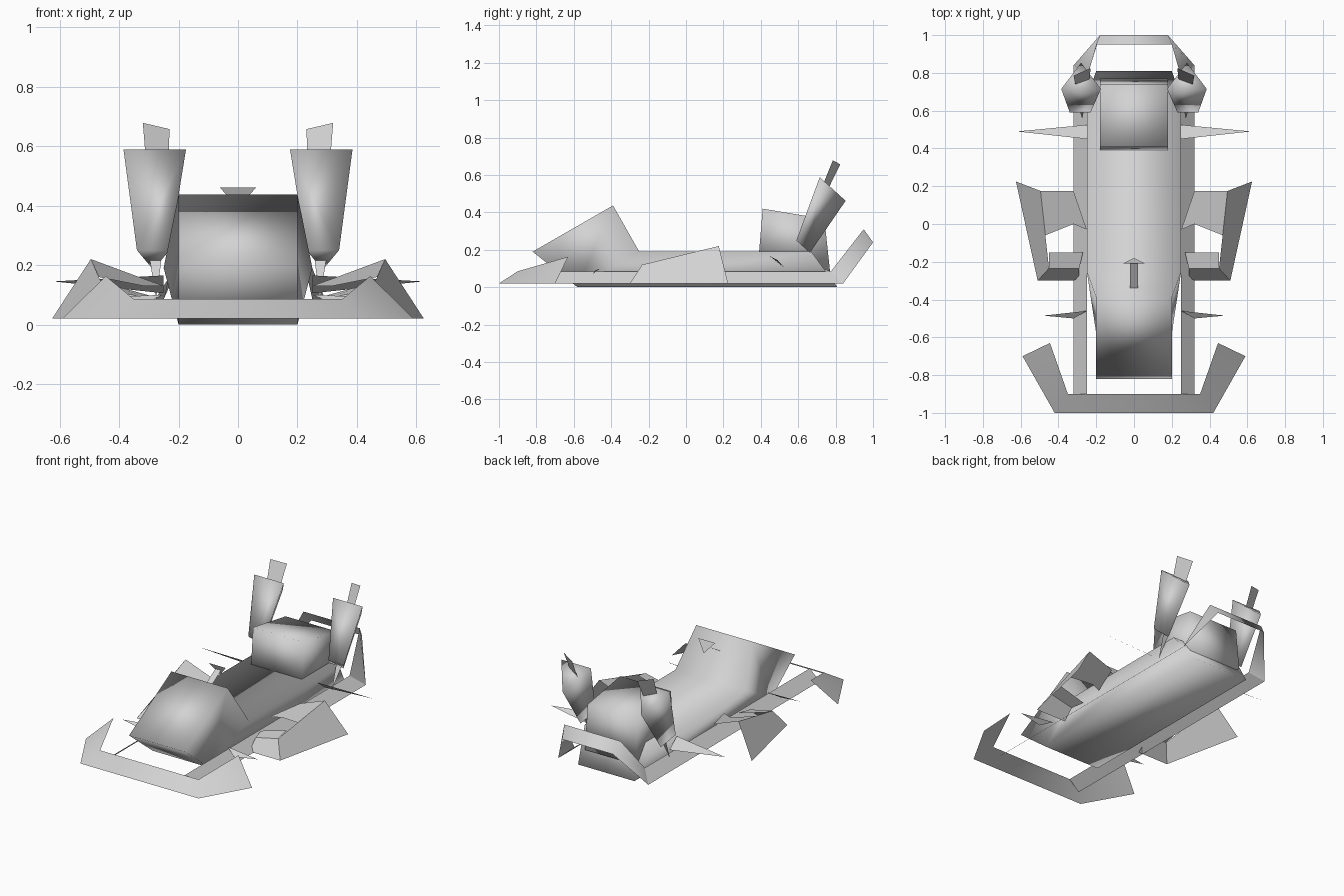
import bpy
import bmesh
from mathutils import Vector

cube = bpy.data.objects.get("Cube")
if cube:
    bpy.data.objects.remove(cube, do_unlink=True)

# Single grey finish
shade = (.65, .65, .65, 1)
grey = bpy.data.materials.new("light_grey")
grey.use_nodes = True
grey.diffuse_color = shade
grey.node_tree.nodes["Principled BSDF"].inputs["Base Color"].default_value = shade


def finish(name, bm, mirrored):
    """Turn a bmesh into a smooth grey object, optionally mirrored across x."""
    for face in bm.faces:
        face.smooth = True
    mesh = bpy.data.meshes.new(name)
    bm.to_mesh(mesh)
    bm.free()
    mesh.materials.append(grey)
    part = bpy.data.objects.new(name, mesh)
    bpy.context.collection.objects.link(part)
    if mirrored:
        part.modifiers.new("mirror", 'MIRROR')


def plate(name, *corners, mirrored=True):
    """Flat thin panel through the given corners."""
    bm = bmesh.new()
    bm.faces.new([bm.verts.new(corner) for corner in corners])
    finish(name, bm, mirrored)


def strip(name, lower, upper, mirrored=True):
    """Thin sheet stretched between two edges."""
    bm = bmesh.new()
    low = [bm.verts.new(point) for point in lower]
    high = [bm.verts.new(point) for point in upper]
    for a, b, c, d in zip(low, low[1:], high[1:], high):
        bm.faces.new((a, b, c, d))
    finish(name, bm, mirrored)


def solid(name, first, second, mirrored=False):
    """Closed body between two matching outlines."""
    bm = bmesh.new()
    rings = [[bm.verts.new(point) for point in ring] for ring in (first, second)]
    near, far = rings
    for ring in rings:
        bm.faces.new(ring)
    for i in range(len(near)):
        bm.faces.new((near[i - 1], near[i], far[i], far[i - 1]))
    bmesh.ops.recalc_face_normals(bm, faces=bm.faces)
    finish(name, bm, mirrored)


def flip(points):
    """Same points on the opposite side."""
    return [(-x, y, z) for x, y, z in points]


# Shared levels and half widths
skirt, sill, deck = .02, .085, .19
narrow, wide, rail = .2, .25, .32

# Hull with raised nose cowl
hull_side = [
    (narrow, -.82, deck), (narrow, -.39, .437), (wide, -wide, deck),
    (wide, .67, deck), (narrow, .81, 0), (narrow, -.58, 0),
]
solid("hull", hull_side, flip(hull_side))

# Engine cover behind the cockpit
cover = .18
cover_side = [(cover, y, z) for y, z in
              ((.39, cover), (.41, .42), (.74, .365), (.77, sill))]
solid("engine_cover", cover_side, flip(cover_side))

# Steering wheel and column
wheel, stem = .06, skirt
plate("steering_wheel", (wheel, -.21, .46), (-wheel, -.21, .46), (0, -.18, .39),
      mirrored=False)
plate("steering_column", (stem, -.34, .345), (stem, -.2, .43),
      (-stem, -.2, .43), (-stem, -.34, .345), mirrored=False)

# Sloped side rails, which the rear hoop continues upwards
nose, tail = -.9, .84
rail_low, rail_high = (rail, tail, skirt), (wide, tail - sill + skirt, sill)
strip("side_rail", [(rail, nose, skirt), rail_low], [(wide, nose, sill), rail_high])
hoop_low, hoop_high = (.18, 1, .24), (narrow, .95, .31)
strip("rear_hoop",
      [rail_low, hoop_low, *flip([hoop_low, rail_low])],
      [rail_high, hoop_high, *flip([hoop_high, rail_high])], mirrored=False)

# Front wing with raised ends
wing_low = [(.59, -.7, skirt), (.42, -1, skirt)]
wing_high = [(.445, -.63, .163), (.35, nose, sill)]
strip("front_wing", wing_low + flip(reversed(wing_low)),
      wing_high + flip(reversed(wing_high)), mirrored=False)

# Side pods: outer panel with two arms reaching the hull
front_foot, front_top = (.51, -.3, skirt), (.45, -.235, .12)
rear_foot, rear_top = (.625, .225, skirt), (.495, .175, .22)
root_top = (.29, -.235, sill)
strip("pod_panel", [front_foot, rear_foot], [front_top, rear_top])
plate("pod_front_arm", (.29, -.3, skirt), front_foot, front_top, root_top)
plate("pod_front_arm_top", root_top, front_top, (.45, -.15, .14), (.27, -.15, .09))
plate("pod_rear_arm", (wide, -.03, .13), (rail, 0, .13), (.47, -.06, .16),
      rear_top, (rail, .175, .155))

# Spiked fins
plate("rear_fin", (wide, .45, .165), (.62, .49, .145), (wide, .525, .105))
plate("front_fin", (wide, -.46, .1), (rail, -.5, .07), (.48, -.485, .09))


def triangle(centre, size):
    """Three-sided ring with a wide front edge and a lower rear point."""
    centre = Vector(centre)
    side, back = Vector((size / 2, 0, 0)), Vector((0, .66, -.6)) * size
    return [centre - side, centre + side, centre + back]


# Three-sided thrusters tapering downwards, with strut and vane
solid("thruster", triangle((.28, .715, .588), .21), triangle((.285, .59, wide), .11),
      mirrored=True)
plate("thruster_strut", (.255, .64, .24), (.275, .56, .08), (.3, .64, .24))
plate("thruster_vane", (.235, .765, .535), (.31, .735, .555),
      (rail, .785, .678), (.23, .825, .657))
